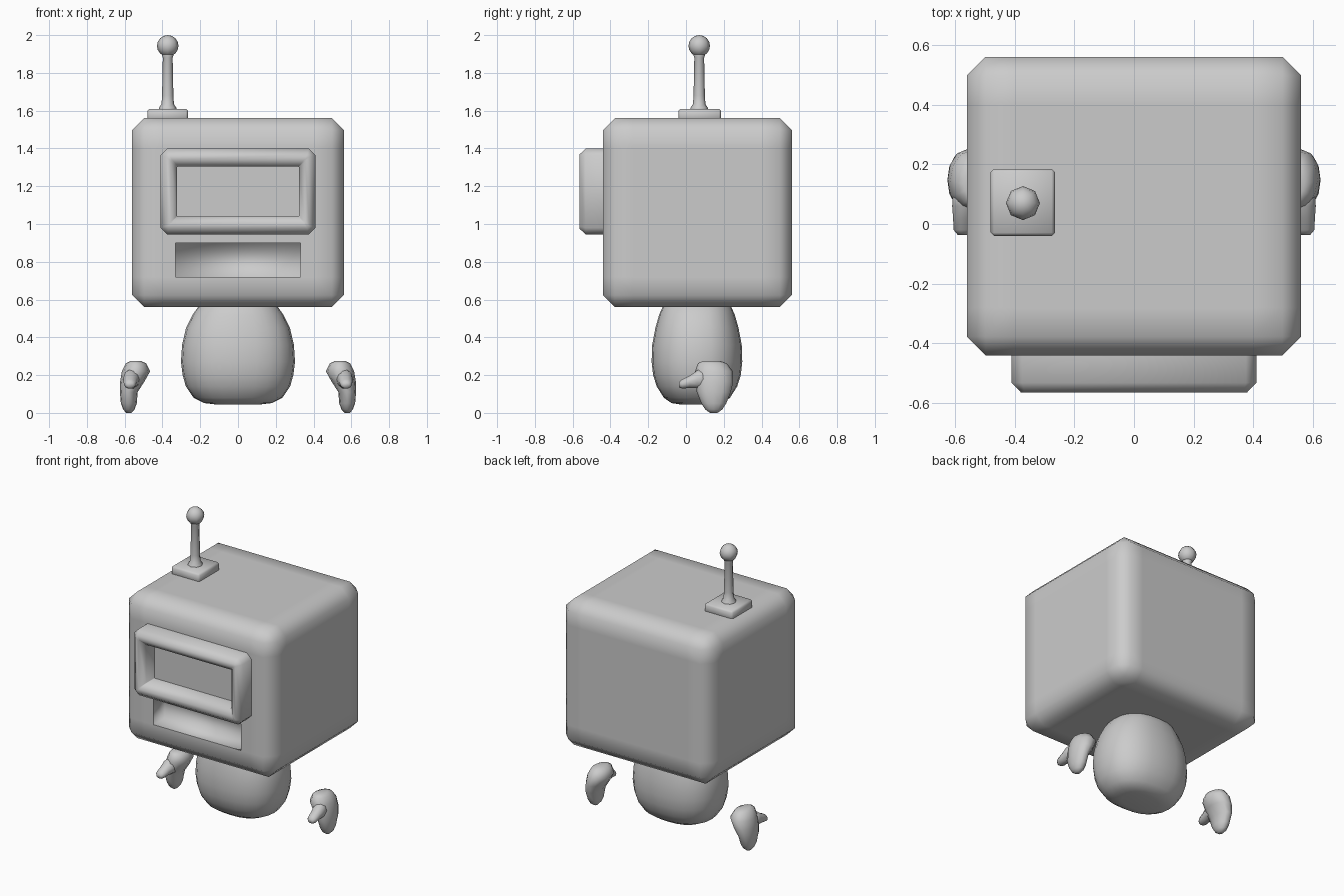
import bpy, bmesh, math
from mathutils import Vector

if "Cube" in bpy.data.objects:
    bpy.data.objects.remove(bpy.data.objects["Cube"])

grey = bpy.data.materials.new("light_grey")
grey.diffuse_color = (0.6, 0.6, 0.6, 1)
grey.use_nodes = True
grey.node_tree.nodes["Principled BSDF"].inputs["Base Color"].default_value = grey.diffuse_color


def finish(bm, name, angle=None):
    bmesh.ops.recalc_face_normals(bm, faces=bm.faces)
    for f in bm.faces:
        f.smooth = True
    me = bpy.data.meshes.new(name)
    bm.to_mesh(me)
    bm.free()
    me.materials.append(grey)
    ob = bpy.data.objects.new(name, me)
    bpy.context.collection.objects.link(ob)
    if angle:
        bpy.ops.object.select_all(action='DESELECT')
        ob.select_set(True)
        bpy.context.view_layer.objects.active = ob
        bpy.ops.object.shade_smooth_by_angle(angle=math.radians(angle))
    return ob


def chamfer_box(lo, hi, width):
    bm = bmesh.new()
    bmesh.ops.create_cube(bm, size=1)
    for v in bm.verts:
        v.co = [a + (b - a) * (c + 0.5) for a, b, c in zip(lo, hi, v.co)]
    bmesh.ops.bevel(bm, geom=bm.edges[:], offset=width, segments=1,
                    affect='EDGES', profile=0.5)
    return bm


def loft(bm, rings, cap=True, close=False):
    vs = [[bm.verts.new(p) for p in r] for r in rings]
    pairs = list(zip(vs, vs[1:])) + ([(vs[-1], vs[0])] if close else [])
    for a, b in pairs:
        for i in range(len(a)):
            j = (i + 1) % len(a)
            bm.faces.new((a[i], a[j], b[j], b[i]))
    if cap:
        bm.faces.new(vs[0])
        bm.faces.new(vs[-1])


def oval(cx, cy, z, rx, ry, n=16, power=2.0):
    pts = []
    for i in range(n):
        a = 2 * math.pi * i / n
        c, s = math.cos(a), math.sin(a)
        pts.append((cx + rx * math.copysign(abs(c) ** (2 / power), c),
                    cy + ry * math.copysign(abs(s) ** (2 / power), s), z))
    return pts


# Head: chamfered box with support loops and a recessed mouth
bm = chamfer_box((-0.56, -0.44, 0.56), (0.56, 0.56, 1.56), 0.063)
cuts = [(0, -0.4), (0, -0.33), (0, 0.33), (0, 0.4), (1, -0.28), (1, 0.4),
        (2, 0.72), (2, 0.90), (2, 1.4)]
for axis, pos in cuts:
    n = Vector((0, 0, 0))
    n[axis] = 1
    bmesh.ops.bisect_plane(bm, geom=bm.verts[:] + bm.edges[:] + bm.faces[:],
                           plane_co=n * pos, plane_no=n)
mouth = []
for f in bm.faces:
    c = f.calc_center_median()
    if f.normal.y < -0.9 and abs(c.x) < 0.33 and 0.72 < c.z < 0.90:
        mouth.append(f)
rim = [e for f in mouth for e in f.edges
       if sum(g in mouth for g in e.link_faces) == 1]
rim_pts = {tuple(round(k, 4) for k in v.co) for e in rim for v in e.verts}
ext = bmesh.ops.extrude_face_region(bm, geom=mouth)
for v in ext['geom']:
    if isinstance(v, bmesh.types.BMVert):
        v.co.y += 0.12
bmesh.ops.delete(bm, geom=[f for f in mouth if f.is_valid], context='FACES')
for e in bm.edges:
    if all(tuple(round(k, 4) for k in v.co) in rim_pts for v in e.verts):
        e.smooth = False
finish(bm, "head")

# Screen frame: a rounded rectangular ring standing on the face
def frame_ring(hx, hz, y, c):
    zc = 1.172
    return [(sx * x, y, zc + sz * z) for sx, sz, x, z in (
        (1, 1, hx, hz - c), (1, 1, hx - c, hz), (-1, 1, hx - c, hz),
        (-1, 1, hx, hz - c), (-1, -1, hx, hz - c), (-1, -1, hx - c, hz),
        (1, -1, hx - c, hz), (1, -1, hx, hz - c))]


bm = bmesh.new()
loft(bm, [frame_ring(0.41, 0.227, -0.42, 0.035),
          frame_ring(0.41, 0.227, -0.532, 0.035),
          frame_ring(0.378, 0.195, -0.565, 0.012),
          frame_ring(0.355, 0.167, -0.565, 0.006),
          frame_ring(0.322, 0.132, -0.532, 0.003),
          frame_ring(0.322, 0.132, -0.42, 0.003)], cap=False, close=True)
finish(bm, "screen_frame", 60)

# Antenna: base plate, flared rod and ball
finish(chamfer_box((-0.48, -0.04, 1.54), (-0.265, 0.185, 1.61), 0.011),
       "antenna_base", 60)
AX, AY = -0.372, 0.07
bm = bmesh.new()
loft(bm, [oval(AX, AY, z, r, r, 8) for z, r in (
    (1.60, 0.05), (1.615, 0.046), (1.635, 0.033), (1.68, 0.03),
    (1.88, 0.026), (1.90, 0.033), (1.92, 0.03))])
finish(bm, "antenna_rod")
bm = bmesh.new()
bmesh.ops.create_uvsphere(bm, u_segments=8, v_segments=8, radius=0.057)
bmesh.ops.translate(bm, verts=bm.verts, vec=(AX, AY, 1.943))
finish(bm, "antenna_ball")

# Body: soft boxy egg tucked under the head
bm = bmesh.new()
loft(bm, [oval(0, 0.058, z, rx, ry, 24, 2.4) for z, rx, ry in (
    (0.045, 0.12, 0.09), (0.052, 0.18, 0.135), (0.08, 0.235, 0.175),
    (0.14, 0.276, 0.213), (0.20, 0.293, 0.232), (0.27, 0.302, 0.24),
    (0.36, 0.296, 0.237), (0.45, 0.275, 0.22), (0.52, 0.24, 0.20),
    (0.57, 0.205, 0.178), (0.61, 0.15, 0.13), (0.63, 0.07, 0.06))])
finish(bm, "body")

# Hands: mitten palm with a thumb pointing forward
for side, name in ((1, "right"), (-1, "left")):
    bm = bmesh.new()
    loft(bm, [oval(side * cx, cy, z, rx, ry, 12) for z, cx, rx, cy, ry in (
        (0.275, 0.542, 0.028, 0.135, 0.045), (0.262, 0.54, 0.054, 0.14, 0.077),
        (0.22, 0.54, 0.075, 0.148, 0.10), (0.165, 0.56, 0.064, 0.15, 0.10),
        (0.11, 0.578, 0.047, 0.147, 0.09), (0.05, 0.578, 0.042, 0.147, 0.066),
        (0.018, 0.578, 0.03, 0.147, 0.045), (0.0, 0.578, 0.014, 0.147, 0.02))])
    finish(bm, name + "_palm")
    bm = bmesh.new()
    thumb = []
    for y, x, z, rx, rz in ((0.12, 0.56, 0.18, 0.045, 0.06),
                            (0.06, 0.566, 0.178, 0.043, 0.05),
                            (0.02, 0.57, 0.165, 0.036, 0.034),
                            (-0.02, 0.572, 0.153, 0.032, 0.026),
                            (-0.037, 0.572, 0.149, 0.018, 0.014)):
        thumb.append([(p[0], y, p[1]) for p in
                      oval(side * x, z, 0, rx, rz, 10)])
    loft(bm, thumb)
    finish(bm, name + "_thumb")
